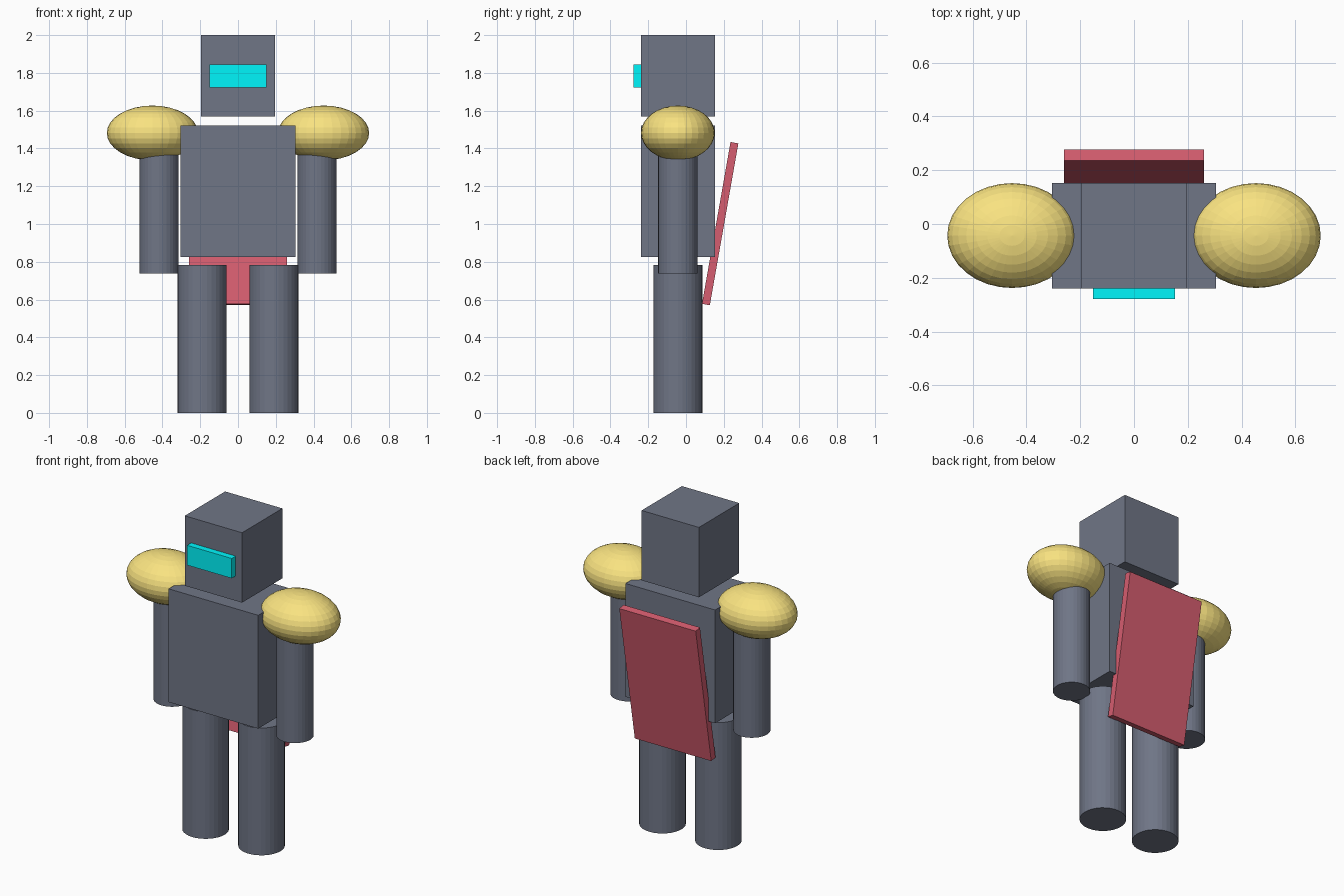
import bpy
from math import radians

if "Cube" in bpy.data.objects:
    bpy.data.objects.remove(bpy.data.objects["Cube"])

Y = -0.043  # shared depth centre of the body


def material(name, rgb):
    m = bpy.data.materials.new(name)
    m.diffuse_color = (*rgb, 1.0)
    m.use_nodes = True
    m.node_tree.nodes["Principled BSDF"].inputs["Base Color"].default_value = m.diffuse_color
    return m


def finish(name, scale, mat):
    ob = bpy.context.object
    ob.name = name
    ob.scale = scale
    bpy.ops.object.transform_apply(location=False, rotation=False, scale=True)
    ob.data.materials.append(mat)
    return ob


def box(name, loc, size, mat, rot=(0, 0, 0)):
    bpy.ops.mesh.primitive_cube_add(size=1, location=loc, rotation=rot)
    return finish(name, size, mat)


def tube(name, x, r, z0, z1, mat):
    bpy.ops.mesh.primitive_cylinder_add(vertices=32, radius=r, depth=z1 - z0,
                                        location=(x, Y, (z0 + z1) / 2))
    return finish(name, (1, 1, 1), mat)


slate = material("slate", (0.16, 0.18, 0.24))
gold = material("gold", (0.95, 0.77, 0.22))
red = material("red", (0.67, 0.11, 0.16))
cyan = material("cyan", (0.0, 0.92, 0.97))

# Torso and head, with small gaps between them
box("torso", (0, Y, 1.173), (0.61, 0.392, 0.697), slate)
box("head", (0, Y, 1.785), (0.39, 0.392, 0.43), slate)

# Visor set into the face
box("visor", (0, -0.238, 1.784), (0.304, 0.08, 0.122), cyan)

# Cape hanging at a slant behind the back
box("cape", (0, 0.181, 1.002), (0.52, 0.042, 0.87), red, (radians(-10), 0, 0))

# Mirrored limbs and shoulder pads
for side, s in (("left", 1), ("right", -1)):
    tube(f"{side}_leg", s * 0.19, 0.13, 0.0, 0.783, slate)
    tube(f"{side}_arm", s * 0.418, 0.104, 0.739, 1.44, slate)
    bpy.ops.mesh.primitive_uv_sphere_add(segments=32, ring_count=16, radius=1,
                                         location=(s * 0.4535, Y, 1.482))
    finish(f"{side}_shoulder_pad", (0.241, 0.195, 0.145), gold)
